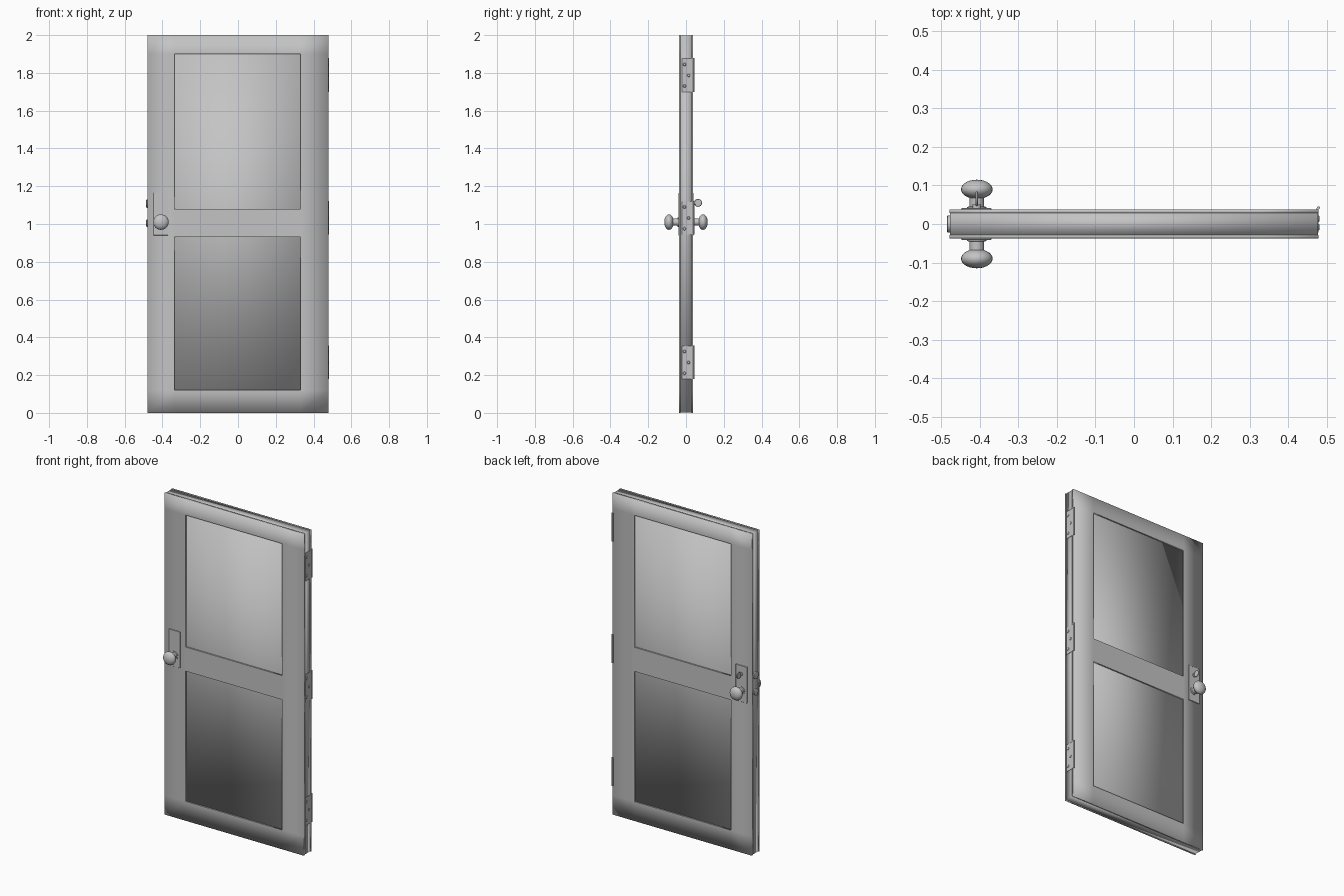
import bpy, bmesh, math
from mathutils import Matrix

default = bpy.data.objects.get("Cube")
if default:
    bpy.data.objects.remove(default, do_unlink=True)

# One plain grey covers the whole door
GREY = (0.55, 0.55, 0.55, 1)
grey = bpy.data.materials.new("plain grey")
grey.use_nodes = True
grey.diffuse_color = GREY
grey.node_tree.nodes["Principled BSDF"].inputs["Base Color"].default_value = GREY


def finish(name, bm, smooth=False):
    """Turn a bmesh into a named object."""
    bmesh.ops.recalc_face_normals(bm, faces=bm.faces)
    for f in bm.faces:
        f.smooth = smooth
    mesh = bpy.data.meshes.new(name)
    bm.to_mesh(mesh)
    bm.free()
    mesh.materials.append(grey)
    ob = bpy.data.objects.new(name, mesh)
    bpy.context.collection.objects.link(ob)
    return ob


def box(name, low, high, smooth=False, bevel=0):
    bm = bmesh.new()
    bmesh.ops.create_cube(bm, size=1)
    for v in bm.verts:
        v.co = [a + (c + 0.5) * (b - a) for a, b, c in zip(low, high, v.co)]
    if bevel:
        bmesh.ops.bevel(bm, geom=list(bm.edges), offset=bevel, segments=1, affect='EDGES')
    return finish(name, bm, smooth)


def smooth_by_angle(ob):
    bpy.ops.object.select_all(action='DESELECT')
    bpy.context.view_layer.objects.active = ob
    ob.select_set(True)
    bpy.ops.object.shade_smooth_by_angle(angle=math.radians(40))


def lathe(name, profile, origin, axis, segments=24):
    """Spin (radius, distance) pairs round an axis from the origin."""
    bm = bmesh.new()
    verts = [bm.verts.new((r, 0, d)) for r, d in profile]
    edges = [bm.edges.new(pair) for pair in zip(verts, verts[1:])]
    bmesh.ops.spin(bm, geom=verts + edges, cent=(0, 0, 0), axis=(0, 0, 1),
                   angle=math.tau, steps=segments, use_duplicate=False)
    bmesh.ops.remove_doubles(bm, verts=bm.verts, dist=0.00005)
    turn = {'+y': Matrix.Rotation(-math.pi / 2, 4, 'X'),
            '-y': Matrix.Rotation(math.pi / 2, 4, 'X'),
            '+x': Matrix.Rotation(math.pi / 2, 4, 'Y'),
            '-x': Matrix.Rotation(-math.pi / 2, 4, 'Y'),
            '+z': Matrix.Identity(4)}[axis]
    bmesh.ops.transform(bm, matrix=Matrix.Translation(origin) @ turn, verts=bm.verts)
    ob = finish(name, bm)
    smooth_by_angle(ob)
    return ob


# Door core, whose faces show through the frame as two panels
box("door_core", (-0.477, -0.029, 0.003), (0.477, 0.029, 1.998), smooth=True)

# Front and back frames: a grid of rails and stiles with two openings
XS = [-0.479, -0.335, 0.33, 0.479]
ZS = [0, 0.12, 0.93, 1.08, 1.9, 2]


def frame(name, side):
    bm = bmesh.new()
    grid = [[bm.verts.new((x, side * 0.037, z)) for z in ZS] for x in XS]
    for i in range(len(XS) - 1):
        for j in range(len(ZS) - 1):
            if i == 1 and j in (1, 3):
                continue
            bm.faces.new((grid[i][j], grid[i + 1][j], grid[i + 1][j + 1], grid[i][j + 1]))
    made = bmesh.ops.extrude_face_region(bm, geom=list(bm.faces), use_keep_orig=True)
    for v in made["geom"]:
        if isinstance(v, bmesh.types.BMVert):
            v.co.y = side * 0.028
    # Opening edges stay crisp, outer edges shade softly
    for e in bm.edges:
        inside = all(abs(v.co.x) < 0.4 and 0.05 < v.co.z < 1.95 for v in e.verts)
        if inside and e.is_manifold and e.calc_face_angle(0) > 1:
            e.smooth = False
    finish(name, bm, smooth=True)


frame("front_frame", -1)
frame("back_frame", 1)

# Backplate, stem and flattened knob on each side
KNOB_X, KNOB_Z = -0.408, 1.01
for label, side, axis in (("front", -1, '-y'), ("back", 1, '+y')):
    ys = sorted((side * 0.034, side * 0.041))
    box(label + "_backplate", (-0.448, ys[0], 0.94), (-0.37, ys[1], 1.165), bevel=0.001)
    ball = [(0.041 * math.sin(a), 0.09 - 0.025 * math.cos(a))
            for a in (math.pi * k / 14 for k in range(15))]
    lathe(label + "_knob", ball, (KNOB_X, 0, KNOB_Z), axis)
    lathe(label + "_knob_stem", [(0, 0.037), (0.025, 0.037), (0.025, 0.044), (0.019, 0.046),
                                 (0.019, 0.075)], (KNOB_X, 0, KNOB_Z), axis)

# Thumb turn above the back knob
lathe("thumb_turn_stem", [(0, 0.038), (0.011, 0.038), (0.011, 0.05), (0, 0.05)],
      (KNOB_X, 0, 1.112), '+y', 16)
lathe("thumb_turn", [(0, -0.003), (0.019, -0.003), (0.021, 0), (0.019, 0.003), (0, 0.003)],
      (KNOB_X, 0.064, 1.112), '+x')

# Bolt and latch on the free edge
for name, z, r in (("dead_bolt", 1.108, 0.022), ("latch_bolt", 1.005, 0.02)):
    lathe(name, [(0, 0), (r, 0), (r, 0.007), (r * 0.8, 0.009), (0, 0.009)],
          (-0.477, 0, z), '-x')

# Three hinges on the other edge: leaf, pin and screws
for label, z in (("lower", 0.18), ("middle", 0.945), ("upper", 1.70)):
    box(label + "_hinge_leaf", (0.474, -0.022, z), (0.4795, 0.041, z + 0.175))
    lathe(label + "_hinge_pin", [(0, 0), (0.004, 0), (0.004, 0.178), (0, 0.178)],
          (0.479, 0.042, z), '+z', 12)
    for k, (y, dz) in enumerate(((-0.008, 0.03), (0.014, 0.087), (-0.008, 0.145))):
        lathe(f"{label}_hinge_screw_{k + 1}", [(0, 0), (0.009, 0), (0.006, 0.003), (0, 0.003)],
              (0.479, y, z + dz), '+x', 12)
